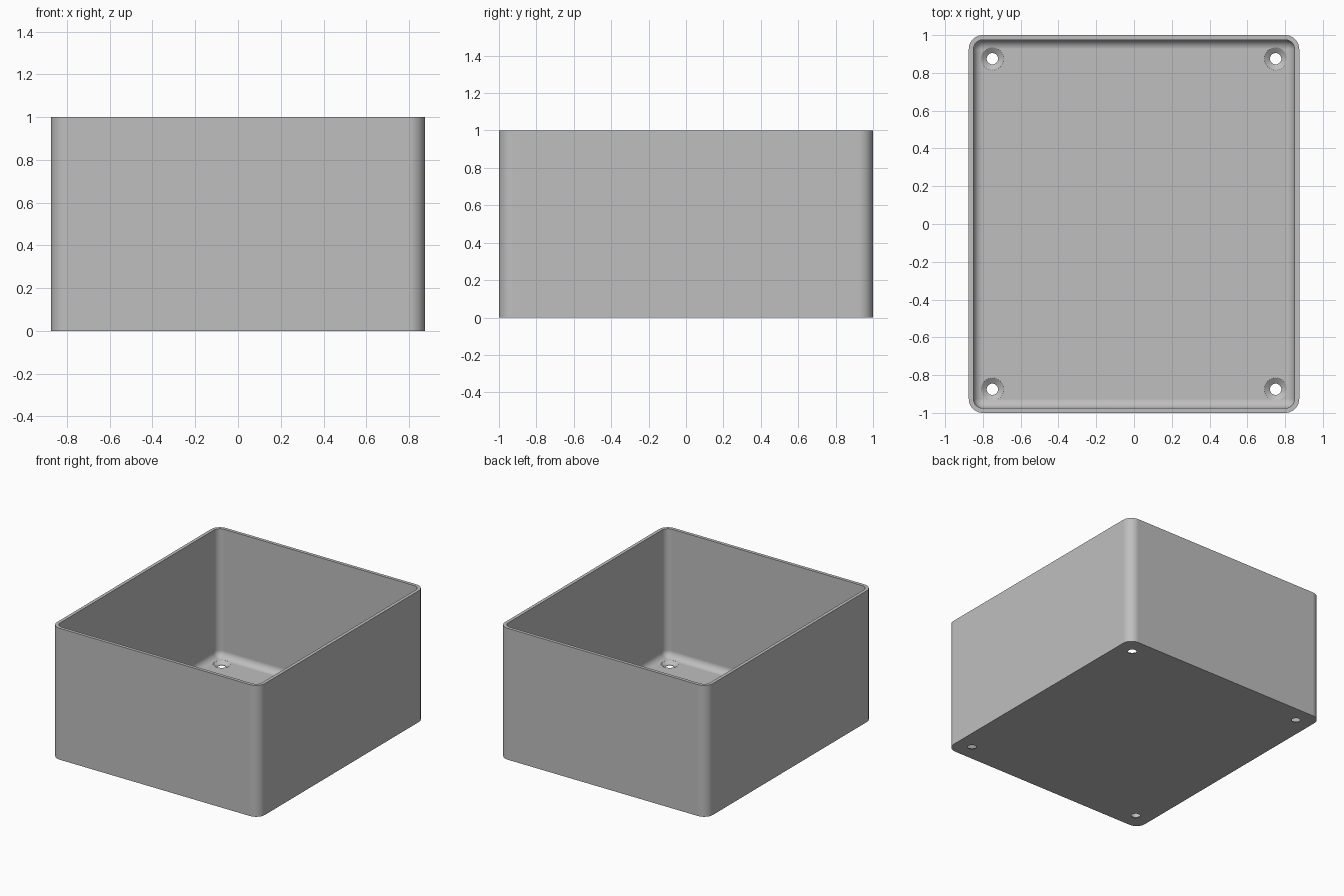
import bpy, bmesh
from math import sin, cos, pi
from mathutils import Vector

cube = bpy.data.objects.get("Cube")
if cube:
    bpy.data.objects.remove(cube)

HALF_X, HALF_Y, HEIGHT = 0.875, 1.0, 1.0
WALL, CORNER, FILLET = 0.025, 0.075, 0.05
HOLE_X, HOLE_Y, HOLE_R, SINK_R = 0.75, 0.875, 0.03, 0.06
STEPS = 10

grey = bpy.data.materials.new("grey plastic")
grey.use_nodes = True
colour = (0.52, 0.52, 0.52, 1)
grey.diffuse_color = colour
grey.node_tree.nodes["Principled BSDF"].inputs["Base Color"].default_value = colour


def rounded_ring(inset, z):
    """Rounded rectangle, moved inwards by inset."""
    r = max(CORNER - inset, 0)
    cx, cy = HALF_X - inset - r, HALF_Y - inset - r
    points = []
    for quarter, (sx, sy) in enumerate([(1, 1), (-1, 1), (-1, -1), (1, -1)]):
        for i in range(STEPS + 1):
            a = (quarter + i / STEPS) * pi / 2
            points.append(Vector((sx * cx + r * cos(a), sy * cy + r * sin(a), z)))
    return points


def circle_ring(x, y, r, z, count=32):
    return [Vector((x + r * cos(2 * pi * i / count), y + r * sin(2 * pi * i / count), z))
            for i in range(count)]


def skin(bm, rings):
    """Closed solid skinned through rings with equal point counts."""
    loops = [[bm.verts.new(p) for p in ring] for ring in rings]
    n = len(loops[0])
    for low, high in zip(loops, loops[1:]):
        for i in range(n):
            j = (i + 1) % n
            bm.faces.new((low[i], low[j], high[j], high[i]))
    bm.faces.new(loops[0][::-1])
    bm.faces.new(loops[-1])


def make_object(name, solids):
    bm = bmesh.new()
    for rings in solids:
        skin(bm, rings)
    bmesh.ops.remove_doubles(bm, verts=bm.verts, dist=1e-5)
    bmesh.ops.recalc_face_normals(bm, faces=bm.faces)
    mesh = bpy.data.meshes.new(name)
    bm.to_mesh(mesh)
    bm.free()
    mesh.materials.append(grey)
    obj = bpy.data.objects.new(name, mesh)
    bpy.context.collection.objects.link(obj)
    return obj


# Open box: outer wall, rim, inner wall, rounded floor edge
rings = [rounded_ring(0, 0), rounded_ring(0, HEIGHT), rounded_ring(WALL, HEIGHT)]
for i in range(STEPS + 1):
    a = i / STEPS * pi / 2
    rings.append(rounded_ring(WALL + FILLET * (1 - cos(a)), WALL + FILLET * (1 - sin(a))))
box = make_object("open_box", [rings])

# Countersunk screw holes near the four corners
holes = []
for x in (-HOLE_X, HOLE_X):
    for y in (-HOLE_Y, HOLE_Y):
        profile = [(HOLE_R, -0.05), (HOLE_R, 0.004), (SINK_R, WALL), (SINK_R, 0.1)]
        holes.append([circle_ring(x, y, r, z) for r, z in profile])
cutter = make_object("screw_hole_cutter", holes)
cutter.hide_render = True

bpy.ops.object.select_all(action='DESELECT')
box.select_set(True)
bpy.context.view_layer.objects.active = box
cut = box.modifiers.new("screw_holes", 'BOOLEAN')
cut.operation = 'DIFFERENCE'
cut.solver = 'EXACT'
cut.object = cutter
bpy.ops.object.modifier_apply(modifier=cut.name)
bpy.data.objects.remove(cutter)

# Smooth rounded edges, flat walls
bpy.ops.object.shade_smooth_by_angle(angle=pi / 6)
weighted = box.modifiers.new("flat_walls", 'WEIGHTED_NORMAL')
weighted.keep_sharp = True
